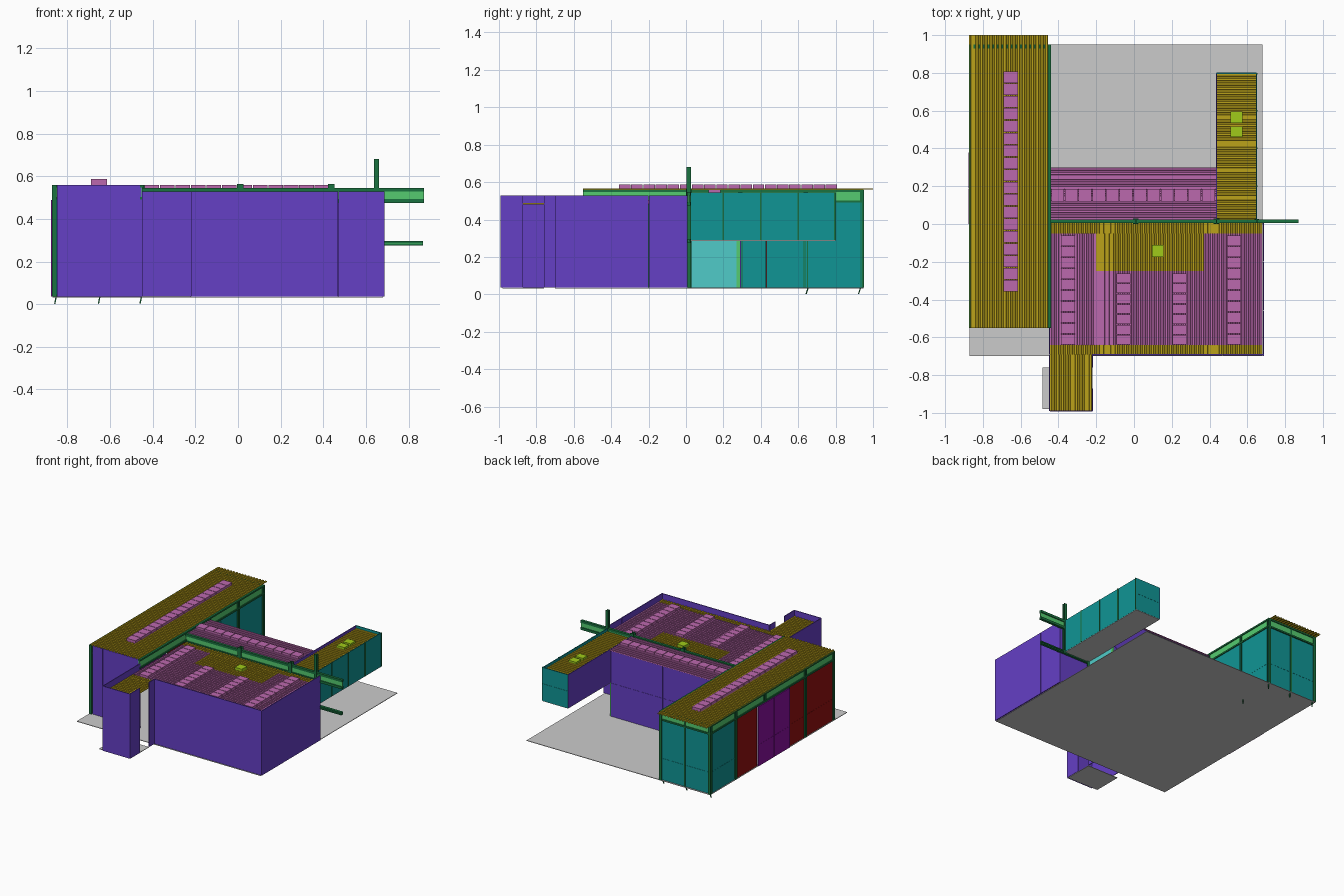
import bpy, bmesh, math
from mathutils import Vector

if "Cube" in bpy.data.objects:
    bpy.data.objects.remove(bpy.data.objects["Cube"])


def material(name, r, g, b):
    m = bpy.data.materials.new(name)
    m.diffuse_color = (r, g, b, 1)
    m.use_nodes = True
    m.node_tree.nodes["Principled BSDF"].inputs["Base Color"].default_value = m.diffuse_color
    return m


PURPLE = material("purple_wall", .13, .05, .56)
YELLOW = material("yellow_roof", .5, .36, .01)
PINK = material("pink_roof", .5, .14, .42)
GREEN = material("dark_green_steel", .01, .17, .05)
LIGHT = material("light_green_steel", .09, .6, .16)
TEAL = material("teal_glass", .005, .3, .3)
CYAN = material("cyan_glass", .08, .6, .58)
RED = material("red_wall", .3, .005, .005)
MAGENTA = material("magenta_wall", .25, .005, .35)
LIME = material("lime_vent", .35, .6, .01)


def finish(name, bm, mat):
    bmesh.ops.recalc_face_normals(bm, faces=bm.faces)
    me = bpy.data.meshes.new(name)
    bm.to_mesh(me)
    bm.free()
    ob = bpy.data.objects.new(name, me)
    if mat:
        me.materials.append(mat)
    bpy.context.collection.objects.link(ob)
    return ob


def add_box(bm, x0, x1, y0, y1, z0, z1):
    vs = bmesh.ops.create_cube(bm, size=1)["verts"]
    for v in vs:
        v.co = Vector(((x0 + x1) / 2 + v.co.x * (x1 - x0),
                       (y0 + y1) / 2 + v.co.y * (y1 - y0),
                       (z0 + z1) / 2 + v.co.z * (z1 - z0)))


def boxes(name, mat, *items):
    bm = bmesh.new()
    for it in items:
        add_box(bm, *it)
    return finish(name, bm, mat)


def panels(name, mat, axis, at, us, zs, t=.006, gap=.002):
    """Thin wall on plane axis=at, split at the us and zs values."""
    items = []
    for a, b in zip(us, us[1:]):
        for c, d in zip(zs, zs[1:]):
            u = (a + gap / 2, b - gap / 2)
            w = (at - t / 2, at + t / 2)
            items.append((*(w + u if axis == "x" else u + w), c, d - gap / 2))
    return boxes(name, mat, *items)


def corrugated(name, mat, x0, x1, y0, y1, z, along="y", pitch=.024, h=.006):
    """Ribbed sheet; the ribs run along the given axis, crest at z."""
    a, b, c, d = (x0, x1, y0, y1) if along == "y" else (y0, y1, x0, x1)
    n = max(1, round((b - a) / pitch))
    p = (b - a) / n
    bm = bmesh.new()
    prev = None
    for i in range(n):
        for f, dz in ((0, -h), (.35, -h), (.45, 0), (.9, 0), (1, -h)):
            if f == 0 and i:
                continue
            u = a + (i + f) * p
            pts = [(u, w, z + dz) if along == "y" else (w, u, z + dz) for w in (c, d)]
            cur = [bm.verts.new(q) for q in pts]
            if prev:
                bm.faces.new((prev[0], cur[0], cur[1], prev[1]))
            prev = cur
    return finish(name, bm, mat)


def skylights(name, x0, x1, y0, y1, z0, z1, n, along="y"):
    items = []
    for i in range(n):
        if along == "y":
            s = (y1 - y0) / n
            items.append((x0, x1, y0 + i * s + .002, y0 + (i + 1) * s - .002, z0, z1))
        else:
            s = (x1 - x0) / n
            items.append((x0 + i * s + .002, x0 + (i + 1) * s - .002, y0, y1, z0, z1))
    return boxes(name, PINK, *items)


def ibeam(name, axis, at, u0, u1, z0, z1, w=.02, f=.012):
    """Steel beam: two dark flanges and a light web."""
    def span(hw):
        return (u0, u1, at - hw, at + hw) if axis == "x" else (at - hw, at + hw, u0, u1)
    boxes(name + "_flanges", GREEN, (*span(w / 2), z0, z0 + f), (*span(w / 2), z1 - f, z1))
    boxes(name + "_web", LIGHT, (*span(.003), z0 + f, z1 - f))


def columns(name, places, z0, z1, w=.022):
    h = w / 2
    items = []
    for x, y in places:
        items += [(x - h, x + h, y - h, y - h + .005, z0, z1),
                  (x - h, x + h, y + h - .005, y + h, z0, z1),
                  (x - .003, x + .003, y - h + .005, y + h - .005, z0, z1)]
    return boxes(name, GREEN, *items)


G = .036  # ground floor level

# Floor slabs
boxes("ground_slab", None, (-.87, .68, -.7, .95, .032, G))
boxes("porch_slab", None, (-.485, -.22, -.98, -.76, .032, G))

# West wing: walls
panels("west_front_wall", PURPLE, "y", -.54, [-.85, -.76, -.45], [G, .56])
panels("west_glass_corner", TEAL, "x", -.862, [.64, .94], [G, .2, .5])
panels("west_red_wall", RED, "x", -.862, [.38, .64], [G, .5])
panels("west_red_wall_front", RED, "x", -.862, [-.54, -.2, 0], [G, .2, .5])
panels("west_magenta_wall", MAGENTA, "x", -.872, [0, .19, .38], [G, .2, .49], t=.01)
panels("west_back_glass", TEAL, "y", .937, [-.86, -.65, -.45], [G, .2, .5])
panels("west_court_glass", TEAL, "x", -.45, [.29, .43, .54, .64], [G, .2, .29, .5])
panels("west_court_glass_end", TEAL, "x", -.45, [.64, .94], [G, .2, .5])

# West wing: steel frame
ys = (.94, .64, .29, -.2, -.54)
columns("west_outer_columns", [(-.862, y) for y in ys], G, .558)
columns("west_court_columns", [(-.45, y) for y in ys[:3]], G, .558)
columns("west_back_column", [(-.65, .94)], G, .558, .012)
ibeam("west_outer_beam", "y", -.862, -.55, .95, .49, .56)
ibeam("west_court_beam", "y", -.45, -.55, .95, .49, .56)
ibeam("west_back_beam", "x", .94, -.86, -.45, .49, .56)

# West wing: roof
corrugated("west_roof", YELLOW, -.873, -.455, -.55, 1.0, .566)
skylights("west_skylights", -.69, -.615, -.36, .81, .56, .586, 18)

# Slanted ground stakes below the frame
for i, (x, y) in enumerate(((-.855, .93), (-.65, .93), (-.455, .93), (-.455, .65))):
    ob = boxes(f"stake_{i}", GREEN, (-.003, .003, -.003, .003, -.024, .02))
    ob.location = (x, y, .025)
    ob.rotation_euler = (math.radians(-18), math.radians(12), 0)

# South hall: walls with parapet
panels("hall_front_wall", PURPLE, "y", -.692, [-.22, .04, .47, .685], [G, .53])
panels("hall_right_wall", PURPLE, "x", .685, [-.7, -.46, -.2, .01], [G, .53])
panels("hall_back_wall", PURPLE, "y", .005, [.43, .685], [G, .475])
panels("hall_left_wall", PURPLE, "x", -.447, [-.99, -.69, -.54], [G, .53])

# Entrance porch at the front
panels("porch_front_wall", PURPLE, "y", -.99, [-.447, -.22], [G, .53])
panels("porch_side_wall", PURPLE, "x", -.22, [-.99, -.87], [G, .53])
panels("porch_side_jamb", PURPLE, "x", -.22, [-.76, -.69], [G, .53])
corrugated("porch_roof", YELLOW, -.445, -.223, -.987, -.69, .487)

# South hall: roof sheets
Z = .487
corrugated("hall_roof_front_strip", YELLOW, -.445, .68, -.69, -.64, Z)
corrugated("hall_roof_back_strip", YELLOW, -.445, .68, -.05, .005, Z)
corrugated("hall_roof_left", PINK, -.445, -.2, -.64, -.05, Z)
corrugated("hall_roof_middle", PINK, -.2, .37, -.64, -.25, Z)
corrugated("hall_roof_right", PINK, .37, .68, -.64, -.05, Z)
corrugated("hall_roof_centre", YELLOW, -.2, .37, -.25, -.05, Z)
for i, (x, y, n) in enumerate(((-.35, -.06, 10), (-.055, -.26, 7), (.24, -.26, 7), (.53, -.06, 10))):
    skylights(f"hall_skylights_{i}", x - .037, x + .037, -.64, y, .48, .503, n)
boxes("hall_roof_vent", LIME, (.095, .155, -.175, -.112, .48, .505))

# Middle block
panels("middle_back_wall", PURPLE, "y", .29, [-.45, -.01, .43], [G, .29, .535])
panels("middle_glass", CYAN, "x", .43, [.02, .27], [G, .29])
boxes("middle_glass_post", LIGHT, (.425, .437, .27, .29, G, .29))
corrugated("middle_roof", PINK, -.445, .435, .025, .3, .543, along="x")
skylights("middle_skylights", -.44, .43, .12, .185, .535, .56, 12, along="x")

# Spine frame between hall and middle block
ibeam("spine_beam", "x", .015, -.45, .872, .475, .546, f=.018)
ibeam("spine_low_beam", "x", .015, .43, .868, .275, .297, f=.009)
columns("spine_mast", [(.65, .015)], .275, .68)
columns("spine_columns", [(.01, .015), (.437, .015)], G, .564, .03)

# East wing: raised box
panels("east_right_glass", TEAL, "x", .648, [.02, .2, .4, .6, .8], [.29, .545])
panels("east_back_glass", TEAL, "y", .798, [.435, .65], [.29, .42, .545])
panels("east_left_wall", PURPLE, "x", .437, [.02, .4, .8], [.29, .545])
boxes("east_floor", None, (.435, .65, .02, .8, .286, .292))
boxes("east_mullions", GREEN, *[(.646, .655, y - .004, y + .004, .29, .545) for y in (.2, .4, .6, .795)])
corrugated("east_roof", YELLOW, .44, .647, .02, .797, .525, along="x")
boxes("east_roof_vents", LIME, (.51, .575, .535, .595, .518, .54), (.51, .575, .46, .515, .518, .54))
